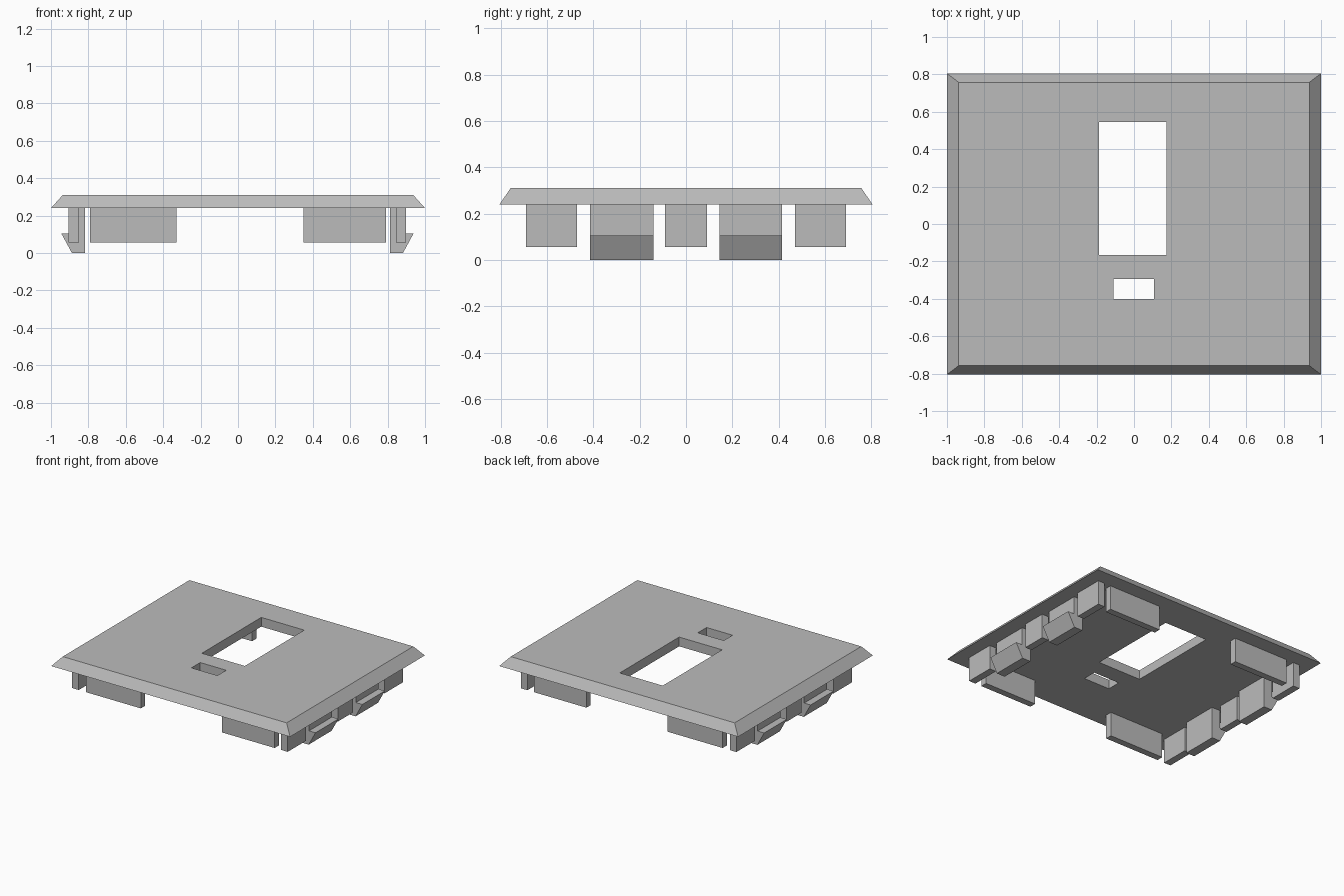
import bpy
import bmesh

default = bpy.data.objects.get("Cube")
if default:
    bpy.data.objects.remove(default, do_unlink=True)

# Single grey plastic
grey = bpy.data.materials.new("grey_plastic")
grey.use_nodes = True
colour = (0.5, 0.5, 0.5, 1)
grey.diffuse_color = colour
grey.node_tree.nodes["Principled BSDF"].inputs["Base Color"].default_value = colour


def loft(name, lower, upper):
    """Closed flat-faced solid between two matching rings of points."""
    bm = bmesh.new()
    a = [bm.verts.new(p) for p in lower]
    b = [bm.verts.new(p) for p in upper]
    bm.faces.new(a)
    bm.faces.new(b)
    for i in range(len(a)):
        j = (i + 1) % len(a)
        bm.faces.new((a[i], a[j], b[j], b[i]))
    bmesh.ops.recalc_face_normals(bm, faces=bm.faces)
    mesh = bpy.data.meshes.new(name)
    bm.to_mesh(mesh)
    bm.free()
    mesh.materials.append(grey)
    obj = bpy.data.objects.new(name, mesh)
    bpy.context.collection.objects.link(obj)
    return obj


def rect(x, y, z):
    return [(x[0], y[0], z), (x[1], y[0], z), (x[1], y[1], z), (x[0], y[1], z)]


def box(name, x, y, z):
    return loft(name, rect(x, y, z[0]), rect(x, y, z[1]))


BASE, TOP = 0.24, 0.31

# Cover plate with sloping edges
plate = loft("cover_plate",
             rect((-1, 1), (-0.805, 0.805), BASE),
             rect((-0.937, 0.937), (-0.757, 0.757), TOP))

# Large and small rectangular openings
for x, y in (((-0.187, 0.173), (-0.165, 0.545)), ((-0.11, 0.108), (-0.4, -0.295))):
    cutter = box("opening_cutter", x, y, (0.1, 0.5))
    cutter.hide_render = True
    cut = plate.modifiers.new("opening", "BOOLEAN")
    cut.operation = "DIFFERENCE"
    cut.solver = "EXACT"
    cut.object = cutter
    bpy.context.view_layer.objects.active = plate
    bpy.ops.object.modifier_apply(modifier=cut.name)
    bpy.data.objects.remove(cutter, do_unlink=True)

TAB_Z = (0.055, BASE)

# Long tabs along the front and back
for end, y in (("front", (-0.69, -0.64)), ("back", (0.64, 0.69))):
    box(end + "_tab_right", (-0.79, -0.33), y, TAB_Z)
    box(end + "_tab_left", (0.35, 0.79), y, TAB_Z)

# Snap clip cross-section: upright stem with an outward hook
clip = [(0.815, 0), (0.885, 0), (0.942, 0.105), (0.888, 0.105),
        (0.888, BASE), (0.815, BASE)]

for side, s in (("left", 1), ("right", -1)):
    shift = -0.003
    # Short guide tabs along each side
    for place, y in (("front", (-0.69, -0.47)), ("middle", (-0.09, 0.09)),
                     ("back", (0.47, 0.69))):
        x = sorted((s * 0.847 + shift, s * 0.902 + shift))
        box(f"{side}_{place}_guide", x, y, TAB_Z)
    # Hooked clips between the guides
    for place, y in (("front", (-0.415, -0.14)), ("back", (0.145, 0.415))):
        rings = [[(s * x + shift, depth, z) for x, z in clip] for depth in y]
        loft(f"{side}_{place}_clip", *rings)
